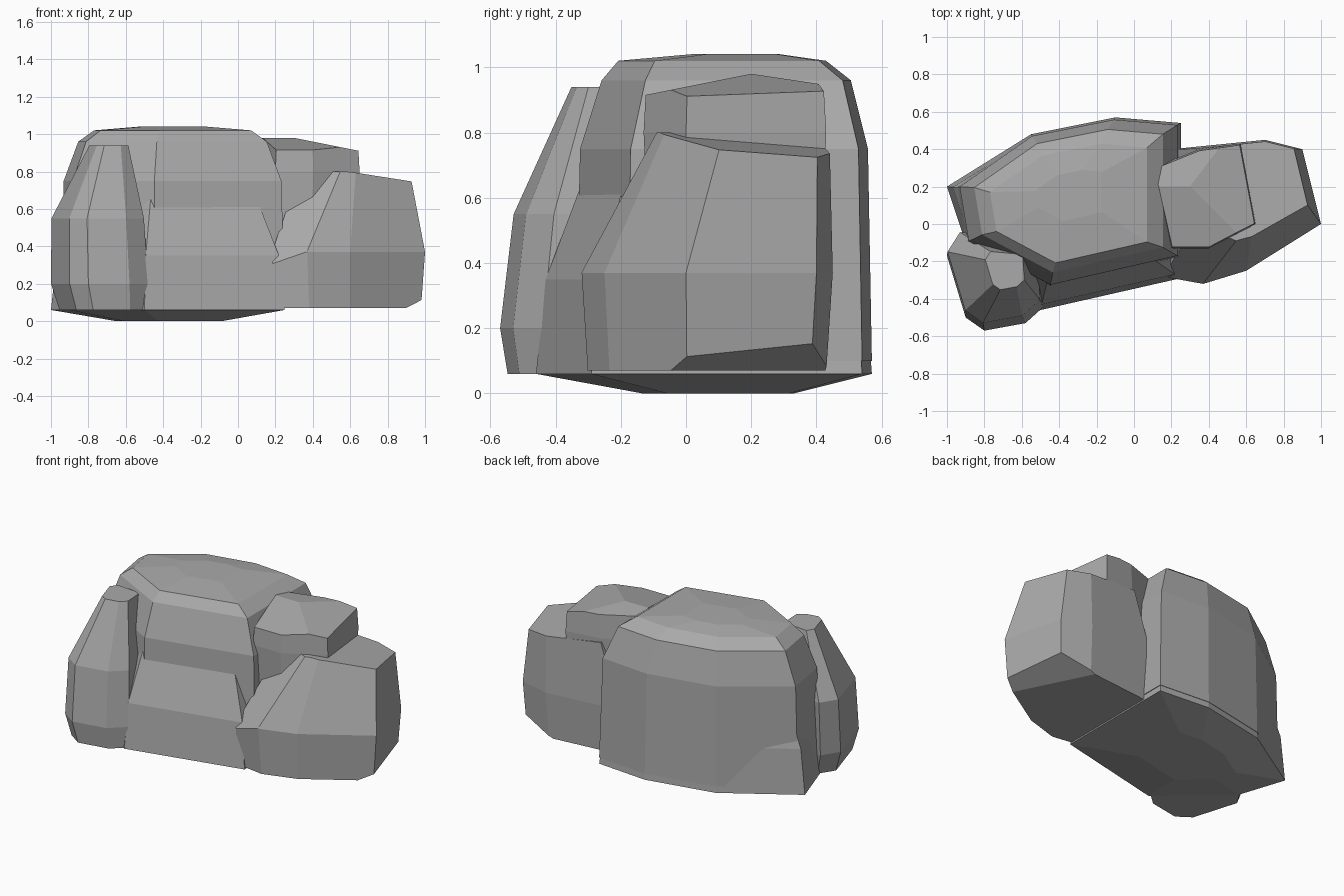
import bpy
import bmesh
from mathutils import Vector

old = bpy.data.objects.get("Cube")
if old:
    bpy.data.objects.remove(old, do_unlink=True)

stone = bpy.data.materials.new("stone grey")
stone.use_nodes = True
grey = (0.4, 0.4, 0.4, 1)
stone.diffuse_color = grey
stone.node_tree.nodes["Principled BSDF"].inputs["Base Color"].default_value = grey


def chip(bm, point, normal):
    """Strike a flat facet off the chunk, outside the given plane."""
    geometry = list(bm.verts) + list(bm.edges) + list(bm.faces)
    cut = bmesh.ops.bisect_plane(bm, geom=geometry, plane_co=point,
                                 plane_no=normal, clear_outer=True)
    rim = [item for item in cut["geom_cut"] if isinstance(item, bmesh.types.BMEdge)]
    if rim:
        bmesh.ops.contextual_create(bm, geom=rim)


def boulder(name, footprint, levels, chips=()):
    """Stack scaled and shifted footprints, wrap them in a hull, then chip it."""
    outline = [Vector(corner) for corner in footprint]
    centre = sum(outline, Vector((0, 0))) / len(outline)
    bm = bmesh.new()
    for height, scale, shift in levels:
        for corner in outline:
            spot = centre + (corner - centre) * scale + Vector(shift)
            bm.verts.new((spot.x, spot.y, height))
    hull = bmesh.ops.convex_hull(bm, input=bm.verts)
    unused = {item for item in hull["geom_interior"] + hull["geom_unused"]
              if isinstance(item, bmesh.types.BMVert) and not item.link_faces}
    bmesh.ops.delete(bm, geom=list(unused), context='VERTS')
    for point, normal in chips:
        chip(bm, point, normal)
    bmesh.ops.recalc_face_normals(bm, faces=bm.faces)

    mesh = bpy.data.meshes.new(name)
    bm.to_mesh(mesh)
    bm.free()
    mesh.materials.append(stone)
    obj = bpy.data.objects.new(name, mesh)
    bpy.context.collection.objects.link(obj)
    return obj


centred = (0, 0)

# Upper main mass with its stepped, gently domed top
rock = boulder(
    "rock",
    footprint=[(-.95, .2), (-.9, -.1), (-.45, -.34), (.25, -.18),
               (.25, .54), (-.1, .57), (-.55, .48)],
    levels=[(.1, 1, centred), (.75, .97, centred), (.96, .84, centred),
            (1.02, .7, (0, -.02)), (1.04, .3, centred)])

# Wider foot, sloping in at the front to meet the wall above
foot = boulder(
    "foot",
    footprint=[(-1, .2), (-.9, -.1), (-.5, -.46), (.25, -.29),
               (.25, .54), (-.1, .57), (-.55, .48)],
    levels=[(0, .45, centred), (.06, 1, centred),
            (.35, .95, centred), (.65, .76, centred)])

# Upright column at the front, leaning back as it narrows
column = boulder(
    "front_column",
    footprint=[(-1, -.17), (-.9, -.5), (-.8, -.57), (-.58, -.53),
               (-.48, -.44), (-.5, -.1), (-.93, -.06)],
    levels=[(.06, .9, (.02, 0)), (.2, 1, centred),
            (.55, .95, (-.01, .03)), (.94, .4, (.05, .08))])

# Large lobe at the side: sloped top, slanting front shoulder, lifted underside
lobe = boulder(
    "side_lobe",
    footprint=[(1, 0), (.9, .4), (.7, .45), (.2, .4),
               (.18, -.29), (.37, -.32), (.6, -.25)],
    levels=[(.07, .95, centred), (.37, 1, centred), (.8, .72, (.04, .1))],
    chips=[((.5, 0, .8), (.1, .1, 1)),
           ((.5, -.07, .8), (-.3, -.7, .5)),
           ((.9, 0, .08), (.4, .2, -1))])

# Shoulder between the lobe and the main mass, with a pitched top
shoulder = boulder(
    "shoulder",
    footprint=[(.2, -.13), (.4, -.13), (.65, 0), (.57, .43), (.35, .4), (.1, .3)],
    levels=[(.5, .95, centred), (.8, 1, centred), (1, .96, centred)],
    chips=[((.3, .2, .98), (.2, 0, 1)), ((.3, .2, .98), (0, -.2, 1)),
           ((.3, .2, .98), (0, .15, 1))])

# Fuse all chunks into one solid
bpy.context.view_layer.objects.active = rock
for part in (foot, column, lobe, shoulder):
    fuse = rock.modifiers.new("fuse", 'BOOLEAN')
    fuse.operation = 'UNION'
    fuse.solver = 'EXACT'
    fuse.object = part
    bpy.ops.object.modifier_apply(modifier=fuse.name)
    bpy.data.objects.remove(part, do_unlink=True)
